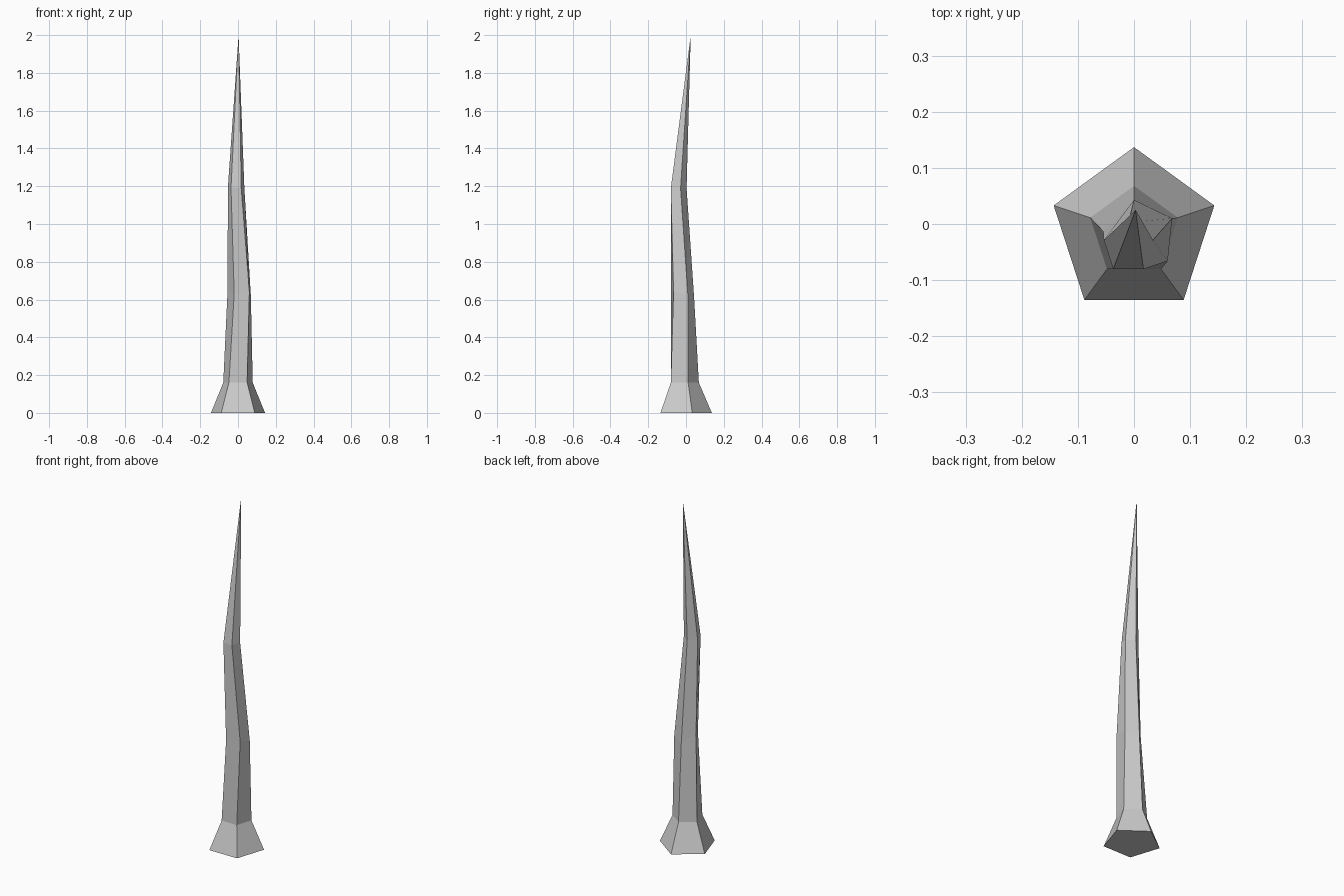
import bpy, bmesh
from math import sin, cos, radians

if "Cube" in bpy.data.objects:
    bpy.data.objects.remove(bpy.data.objects["Cube"])


def pentagon(cx, cy, z, r):
    # regular five-sided ring with one corner pointing to the back
    return [(cx + r * cos(radians(90 + 72 * i)), cy + r * sin(radians(90 + 72 * i)), z)
            for i in range(5)]


# cross-sections from flared foot to upper bend; the middle one is twisted
rings = [
    pentagon(0, -0.0135, 0, 0.1505),
    pentagon(0, -0.014, 0.16, 0.082),
    [(0, 0.043, 0.61), (-0.055, -0.013, 0.65), (-0.02, -0.08, 0.63),
     (0.06, -0.066, 0.64), (0.068, 0.010, 0.62)],
    pentagon(-0.01, -0.043, 1.19, 0.046),
]

bm = bmesh.new()
loops = [[bm.verts.new(p) for p in ring] for ring in rings]
tip = bm.verts.new((0.003, 0.025, 2.0))

# base cap, side walls and pointed top
bm.faces.new(loops[0][::-1])
for low, high in zip(loops, loops[1:]):
    for i in range(5):
        j = (i + 1) % 5
        bm.faces.new((low[i], low[j], high[j], high[i]))
for i in range(5):
    bm.faces.new((loops[-1][i], loops[-1][(i + 1) % 5], tip))
bmesh.ops.recalc_face_normals(bm, faces=bm.faces)

mesh = bpy.data.meshes.new("bare_trunk")
bm.to_mesh(mesh)
bm.free()
bpy.context.collection.objects.link(bpy.data.objects.new("bare_trunk", mesh))
